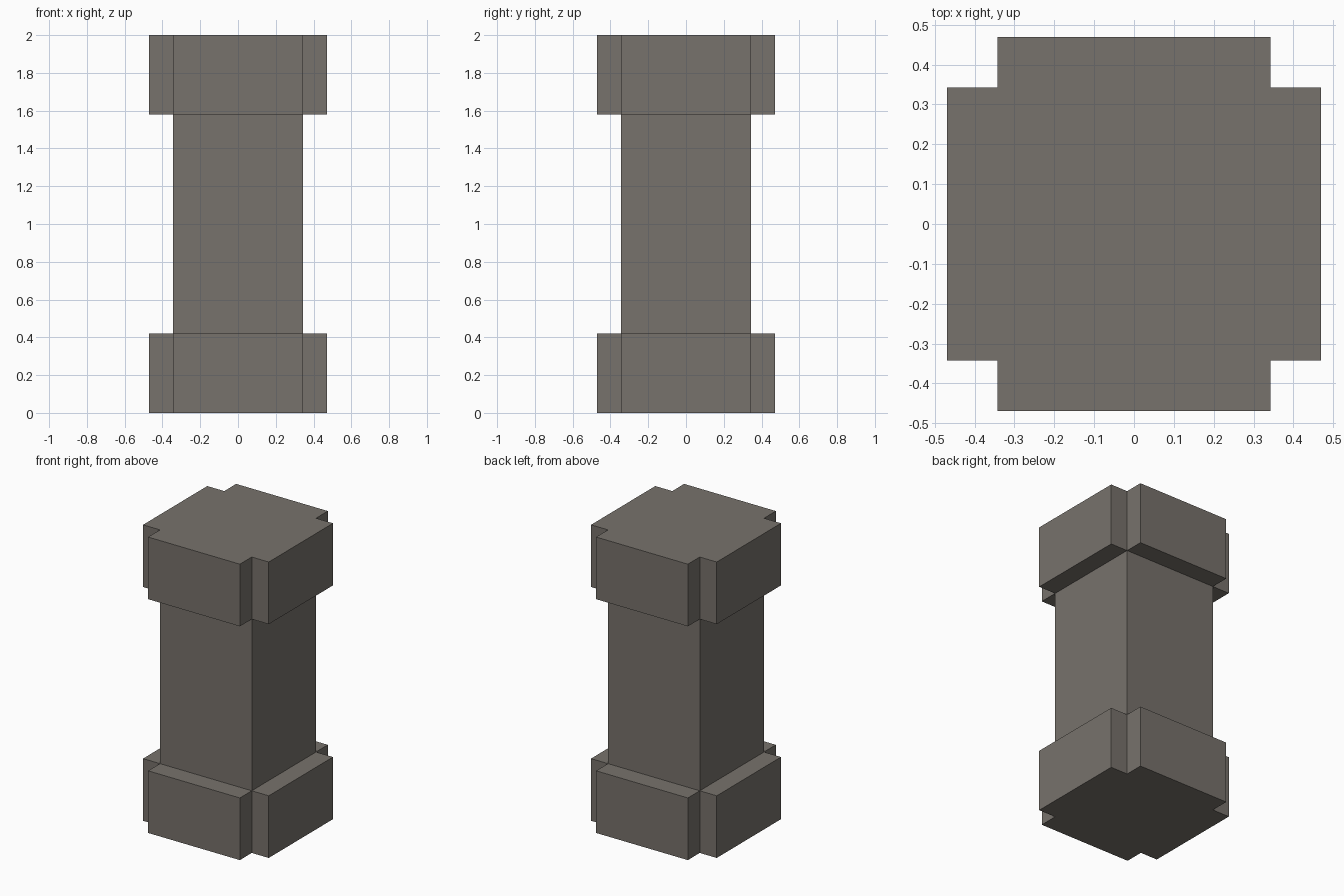
import bpy, bmesh

if "Cube" in bpy.data.objects:
    bpy.data.objects.remove(bpy.data.objects["Cube"])

INNER, OUTER = 0.343, 0.47      # shaft half width, collar half width
COLLAR, HEIGHT = 0.42, 2.0

stone = bpy.data.materials.new("warm grey stone")
stone.diffuse_color = (0.185, 0.168, 0.149, 1)
stone.use_nodes = True
stone.node_tree.nodes["Principled BSDF"].inputs["Base Color"].default_value = stone.diffuse_color


def prism(name, profile, z0, z1):
    """Extrude a closed xy profile from z0 to z1."""
    bm = bmesh.new()
    face = bm.faces.new([bm.verts.new((x, y, z0)) for x, y in profile])
    ext = bmesh.ops.extrude_face_region(bm, geom=[face], use_keep_orig=True)
    top = [v for v in ext["geom"] if isinstance(v, bmesh.types.BMVert)]
    bmesh.ops.translate(bm, verts=top, vec=(0, 0, z1 - z0))
    bmesh.ops.recalc_face_normals(bm, faces=bm.faces)
    mesh = bpy.data.meshes.new(name)
    bm.to_mesh(mesh)
    bm.free()
    mesh.materials.append(stone)
    obj = bpy.data.objects.new(name, mesh)
    bpy.context.collection.objects.link(obj)
    return obj


# Profiles: one corner turned through four quarter turns
square, cross = [], []
corner = [(OUTER, INNER), (INNER, INNER), (INNER, OUTER)]
for _ in range(4):
    square.append(corner[1])
    cross += corner
    corner = [(-y, x) for x, y in corner]

# Square shaft between two notched collars
prism("base_collar", cross, 0, COLLAR)
prism("shaft", square, COLLAR, HEIGHT - COLLAR)
prism("top_collar", cross, HEIGHT - COLLAR, HEIGHT)
